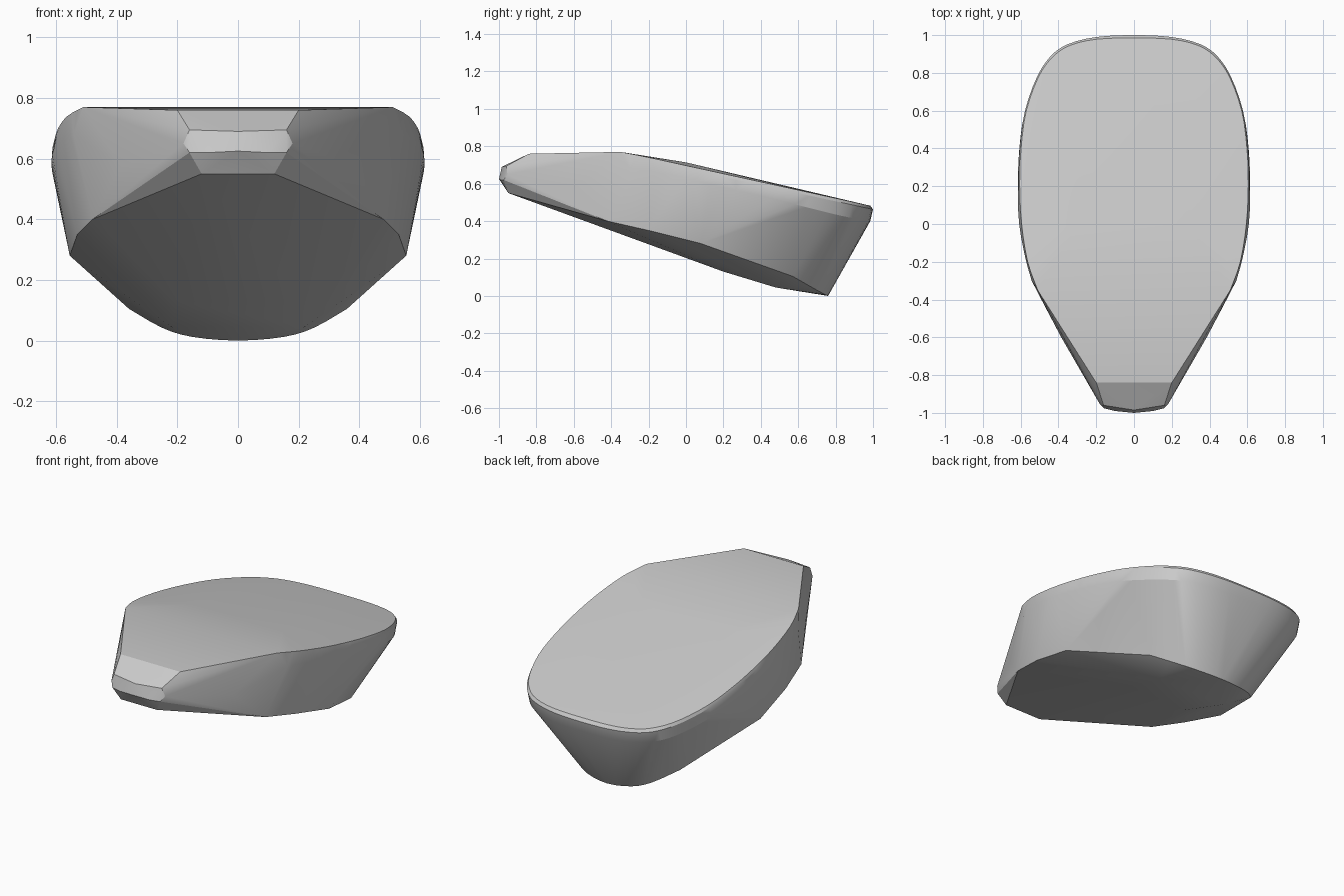
import bpy, bmesh
from mathutils import Vector

if "Cube" in bpy.data.objects:
    bpy.data.objects.remove(bpy.data.objects["Cube"])


def curve(points, steps=3):
    """Catmull-Rom curve through the points, mirrored at its x = 0 start."""
    p = [Vector(q) for q in points]
    first = Vector((-p[1].x, p[1].y, p[1].z))
    p = [first] + p + [2 * p[-1] - p[-2]]
    out = []
    for i in range(1, len(p) - 2):
        a, b, c, d = p[i - 1:i + 3]
        for k in range(steps):
            t = k / steps
            out.append(0.5 * (2 * b + (c - a) * t + (2 * a - 5 * b + 4 * c - d) * t * t
                              + (3 * b - a - 3 * c + d) * t ** 3))
    out.append(p[-2])
    return out


# deck rim, running from the rear centre round to the front crease
# (x, y) outline with the height following the sloping deck
rim_xy = [(0, .985), (.2, .978), (.34, .945), (.43, .885), (.505, .78), (.57, .6),
          (.598, .4), (.605, .2), (.595, 0), (.563, -.2)]
rim = [(x, y, .697 - .218 * y) for x, y in rim_xy] + [(.51, -.35, .77)]

# widest line just under the deck, and the lower edge of the rim band
widest = [(0, 1, .463), (.2, .99, .465), (.35, .952, .473), (.44, .89, .487),
          (.513, .78, .51), (.577, .6, .55), (.605, .4, .593), (.612, .2, .636)]
band = [(0, .985, .40), (.2, .975, .40), (.35, .935, .41), (.44, .87, .42),
        (.512, .76, .445), (.58, .58, .49), (.607, .4, .535), (.615, .2, .58),
        (.608, 0, .63), (.575, -.18, .665), (.542, -.3, .68)]

# rounded rear heel of the underside
heel = [(0, .76, 0), (.15, .735, .012), (.25, .68, .042), (.36, .57, .105)]

# underside edge, keel, deck crown and blunt nose
corners = [(.555, .08, .28), (.53, -.2, .35), (.48, -.42, .40),
           (.2, .2, .13), (.22, .48, .045), (.3, 0, .714),
           (.385, -.6, .575), (.2, -.84, .76),
           (.16, -.96, .695), (.18, -.955, .65), (.16, -.975, .62),
           (.1, -.99, .62), (0, -1, .625), (0, -.985, .69), (.12, -.95, .55)]

points = [Vector(c) for c in corners]
for line in (rim, widest, band, heel):
    points += curve(line)

# wrap all the mirrored lines in one tight skin
bm = bmesh.new()
for v in points:
    bm.verts.new(v)
    if v.x > 1e-4:
        bm.verts.new((-v.x, v.y, v.z))
result = bmesh.ops.convex_hull(bm, input=bm.verts[:])
spare = {g for g in result["geom_interior"] + result["geom_unused"]
         if isinstance(g, bmesh.types.BMVert)}
bmesh.ops.delete(bm, geom=list(spare), context='VERTS')
bmesh.ops.recalc_face_normals(bm, faces=bm.faces[:])

mesh = bpy.data.meshes.new("wedge_body")
bm.to_mesh(mesh)
bm.free()
body = bpy.data.objects.new("wedge_body", mesh)
bpy.context.collection.objects.link(body)

grey = bpy.data.materials.new("light_grey")
grey.diffuse_color = (.6, .6, .6, 1)
grey.use_nodes = True
grey.node_tree.nodes["Principled BSDF"].inputs["Base Color"].default_value = grey.diffuse_color
mesh.materials.append(grey)

# smooth sides with crisp rim and underside edges
bpy.context.view_layer.objects.active = body
body.select_set(True)
bpy.ops.object.shade_smooth_by_angle(angle=.4)
